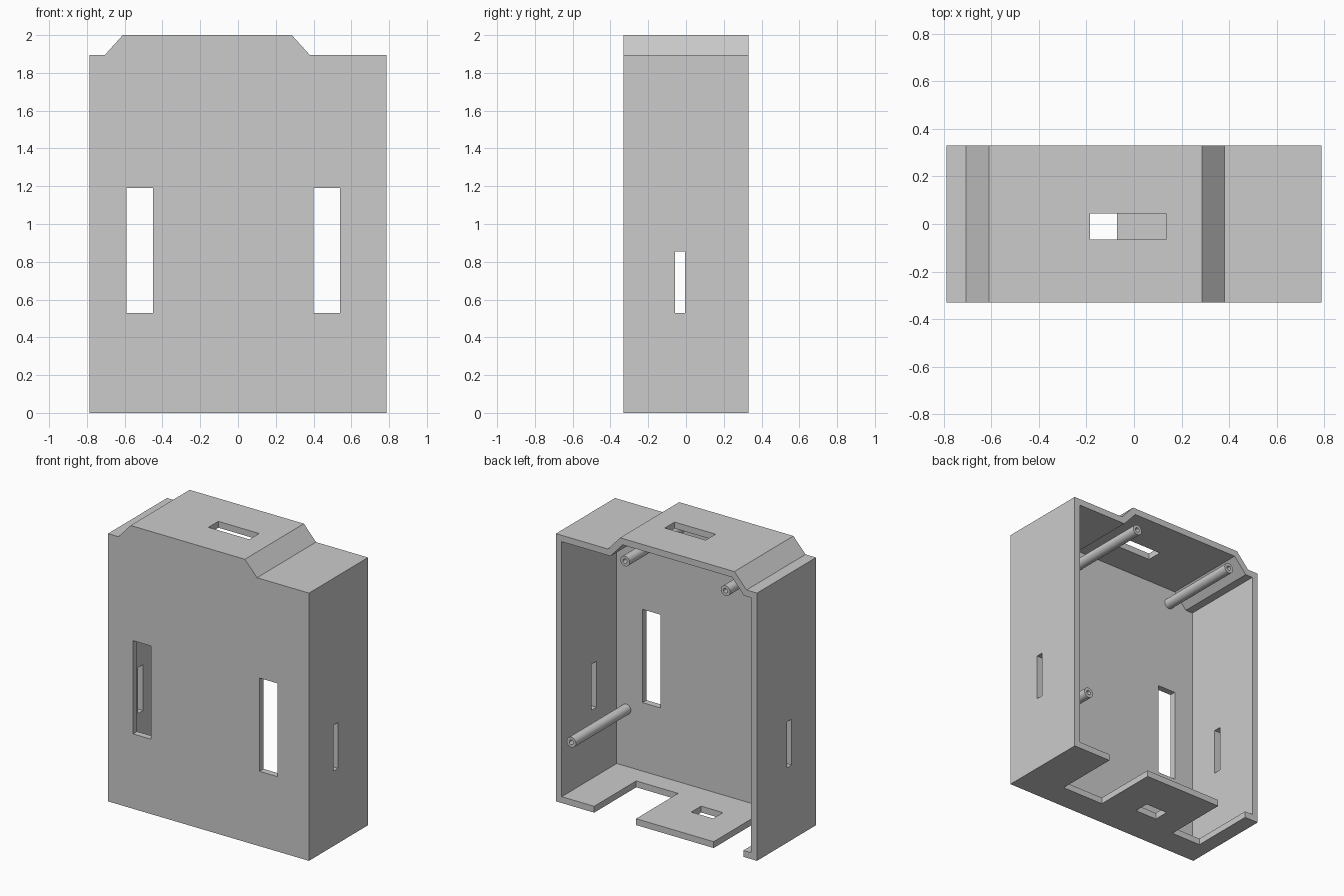
import bpy, bmesh, math
from mathutils import Matrix

if "Cube" in bpy.data.objects:
    bpy.data.objects.remove(bpy.data.objects["Cube"])

grey = bpy.data.materials.new("light_grey")
grey.use_nodes = True
GREY = (0.6, 0.6, 0.6, 1)
grey.diffuse_color = GREY
grey.node_tree.nodes["Principled BSDF"].inputs["Base Color"].default_value = GREY


def finish(bm, name):
    bmesh.ops.recalc_face_normals(bm, faces=bm.faces)
    mesh = bpy.data.meshes.new(name)
    bm.to_mesh(mesh)
    bm.free()
    mesh.materials.append(grey)
    obj = bpy.data.objects.new(name, mesh)
    bpy.context.collection.objects.link(obj)
    return obj


def prism(name, outline, y0, y1):
    """Extrude an x-z outline along y."""
    bm = bmesh.new()
    face = bm.faces.new([bm.verts.new((x, y0, z)) for x, z in outline])
    out = bmesh.ops.extrude_face_region(bm, geom=[face])
    verts = [v for v in out["geom"] if isinstance(v, bmesh.types.BMVert)]
    bmesh.ops.translate(bm, verts=verts, vec=(0, y1 - y0, 0))
    return finish(bm, name)


def block(x0, x1, y0, y1, z0, z1):
    return prism("cutter", [(x0, z0), (x1, z0), (x1, z1), (x0, z1)], y0, y1)


def cut(target, cutter):
    mod = target.modifiers.new("cut", 'BOOLEAN')
    mod.operation = 'DIFFERENCE'
    mod.solver = 'EXACT'
    mod.object = cutter
    bpy.context.view_layer.objects.active = target
    bpy.ops.object.modifier_apply(modifier=mod.name)
    bpy.data.objects.remove(cutter)


W, D, T = 0.787, 0.33, 0.045
SHOULDER, TOP = 1.895, 2.0

# Case shell, open at the back, with a raised off-centre roof
case = prism("case", [(-W, 0), (W, 0), (W, SHOULDER), (0.38, SHOULDER), (0.285, TOP),
                      (-0.61, TOP), (-0.705, SHOULDER), (-W, SHOULDER)], -D, D)
inner = SHOULDER - T
cut(case, prism("cutter", [(T - W, T), (W - T, T), (W - T, inner), (0.36, inner),
                           (0.265, TOP - T), (-0.59, TOP - T), (-0.685, inner),
                           (T - W, inner)], T - D, 1))

# Tall slots in the front panel
for x in (-0.52, 0.47):
    cut(case, block(x - 0.07, x + 0.07, -1, 0, 0.53, 1.19))
# Narrow slots in both side walls
cut(case, block(-1, 1, -0.058, -0.004, 0.53, 0.855))
# Roof and floor openings
cut(case, block(-0.185, 0.135, -0.066, 0.044, 1.5, 2.5))
cut(case, block(-0.243, -0.072, -0.066, 0.044, -0.5, 0.2))
# Notches at the back edge of the floor
for x0, x1 in ((0.16, 0.488), (-0.68, -0.448)):
    cut(case, block(x0, x1, -0.14, 1, -0.5, 0.2))

# Hollow screw posts running from the front panel to the open back
SIDES = 32
R, HOLE = 0.036, 0.016
for name, x, z in (("upper_left_post", 0.247, 1.845), ("upper_right_post", -0.54, 1.845),
                   ("lower_left_post", 0.667, 0.45)):
    bm = bmesh.new()
    path = [(R, T - D), (R, D), (HOLE, D), (HOLE, T - D)]
    verts = [bm.verts.new((r, y, 0)) for r, y in path]
    edges = [bm.edges.new(pair) for pair in zip(verts, verts[1:])]
    bmesh.ops.spin(bm, geom=verts + edges, cent=(0, 0, 0), axis=(0, 1, 0),
                   angle=math.tau, steps=SIDES)
    bmesh.ops.remove_doubles(bm, verts=bm.verts, dist=0.0005)
    bm.transform(Matrix.Translation((x, 0, z)))
    post = finish(bm, name)
    bpy.ops.object.select_all(action='DESELECT')
    post.select_set(True)
    bpy.context.view_layer.objects.active = post
    bpy.ops.object.shade_smooth_by_angle(angle=math.radians(30))
